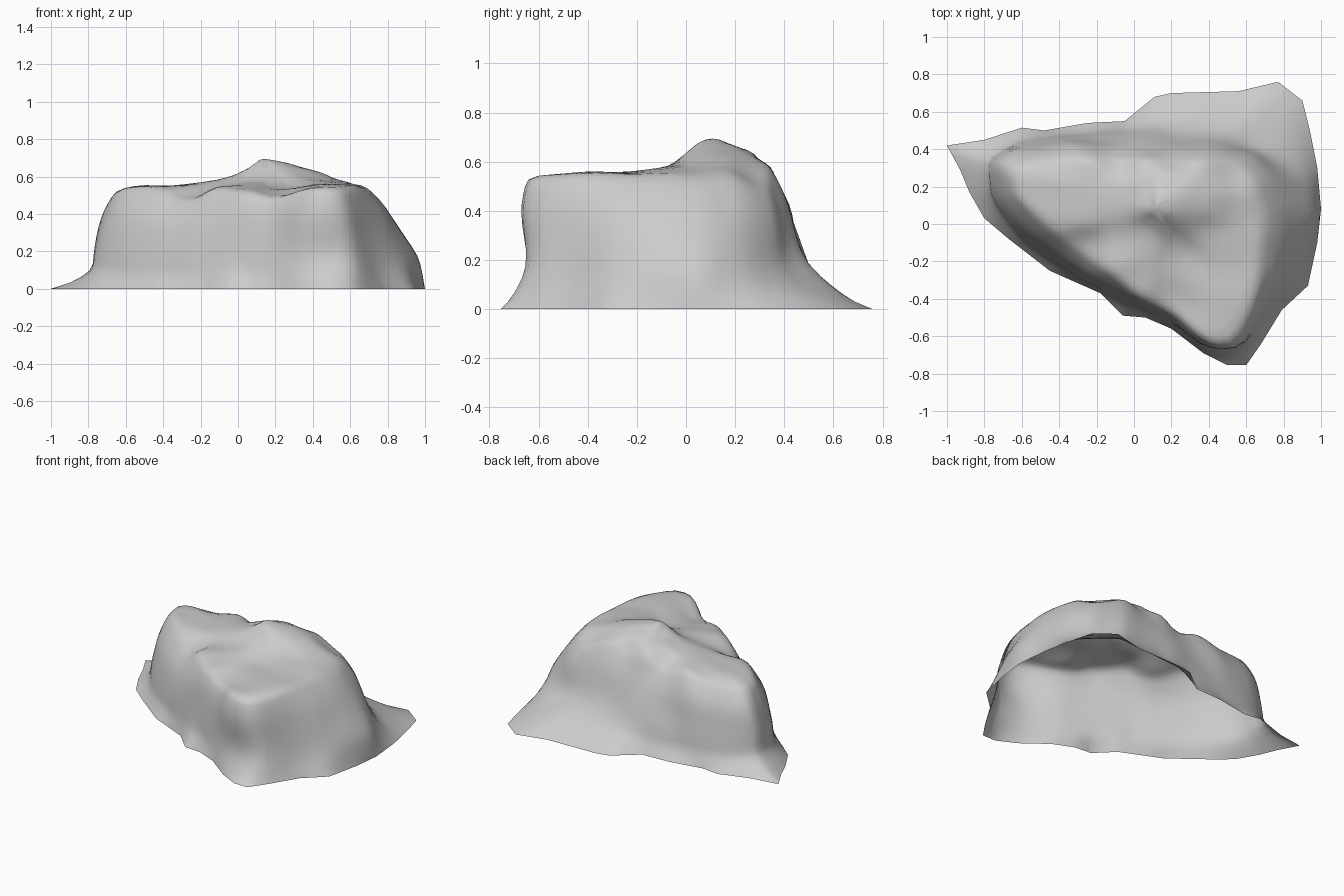
import bpy, bmesh, math
from mathutils import Vector, noise

if "Cube" in bpy.data.objects:
    bpy.data.objects.remove(bpy.data.objects["Cube"])

CX, CY, N = 0.12, 0.08, 96

# Plan outlines of the rock at rising heights (counter-clockwise)
foot = [(-1, .42), (-.93, .29), (-.88, .17), (-.8, .03), (-.67, -.08), (-.45, -.25),
        (-.18, -.37), (-.06, -.49), (.06, -.5), (.2, -.56), (.37, -.69), (.5, -.755),
        (.6, -.755), (.68, -.64), (.79, -.46), (.93, -.33), (.98, -.1), (1, .08),
        (.98, .3), (.94, .5), (.9, .66), (.77, .76), (.56, .71), (.2, .7),
        (.11, .68), (-.05, .55), (-.25, .54), (-.48, .5), (-.6, .515), (-.8, .45)]
low = [(-.78, .35), (-.77, .13), (-.62, -.06), (-.42, -.21), (-.05, -.42), (.15, -.5),
       (.37, -.64), (.6, -.66), (.73, -.46), (.87, -.27), (.96, -.05), (.97, .08),
       (.87, .25), (.72, .38), (.5, .49), (.1, .5), (-.2, .48), (-.6, .45)]
middle = [(-.73, .32), (-.7, .13), (-.57, -.02), (-.38, -.18), (0, -.41), (.2, -.51),
          (.38, -.67), (.58, -.67), (.68, -.46), (.77, -.27), (.81, -.05), (.8, .08),
          (.73, .26), (.63, .37), (.4, .41), (0, .41), (-.3, .42), (-.65, .39)]
rim = [(-.67, .3), (-.64, .15), (-.5, .01), (-.28, -.17), (0, -.37), (.22, -.48),
       (.4, -.65), (.55, -.65), (.62, -.5), (.68, -.3), (.7, -.05), (.7, .1),
       (.64, .25), (.55, .34), (.2, .36), (-.1, .36), (-.3, .36), (-.58, .34)]

# Sampled heights over the top: x, y, z
peaks = [(-.62, .2, .53), (-.5, .25, .57), (-.2, .27, .57), (-.5, .1, .55), (-.3, .08, .55),
         (-.1, .15, .575), (-.28, -.15, .48), (-.05, -.15, .55), (0, -.33, .53),
         (.2, -.42, .49), (.45, -.6, .545), (.5, -.35, .565), (.25, -.2, .53),
         (.08, -.05, .57), (.14, .1, .71), (.25, .15, .68), (.4, .12, .64), (.56, .1, .585),
         (.68, .1, .53), (.45, -.08, .57), (.62, -.2, .55), (.57, .32, .51), (.2, .25, .65),
         (.2, .36, .53), (-.1, .36, .51), (-.45, .35, .5), (.03, .17, .63)]


def top_height(x, y):
    total = weight = 0
    for px, py, pz in peaks:
        w = 1 / ((x - px) ** 2 + (y - py) ** 2 + .004) ** 1.8
        total += w * pz
        weight += w
    return total / weight


def reach(outline, a):
    """Distance from the centre to an outline along angle a."""
    dx, dy = math.cos(a), math.sin(a)
    best = 0
    for (ax, ay), (bx, by) in zip(outline, outline[1:] + outline[:1]):
        ax, ay, bx, by = ax - CX, ay - CY, bx - CX, by - CY
        sa, sb = dx * ay - dy * ax, dx * by - dy * bx
        if sa * sb <= 0 and sa != sb:
            t = sa / (sa - sb)
            best = max(best, (ax + t * (bx - ax)) * dx + (ay + t * (by - ay)) * dy)
    return best


def spline(vals, knots, z):
    """Smooth interpolation of a wall profile."""
    i = max(k for k in range(len(knots) - 1) if z >= knots[k] - 1e-6)
    t = (z - knots[i]) / (knots[i + 1] - knots[i])
    slope = [(vals[min(k + 1, len(vals) - 1)] - vals[max(k - 1, 0)]) /
             (knots[min(k + 1, len(vals) - 1)] - knots[max(k - 1, 0)]) for k in (i, i + 1)]
    h = knots[i + 1] - knots[i]
    return ((2*t**3 - 3*t*t + 1) * vals[i] + (t**3 - 2*t*t + t) * h * slope[0]
            + (3*t*t - 2*t**3) * vals[i + 1] + (t**3 - t*t) * h * slope[1])


# Evenly spread rays, snapped to the corners of the foot outline
angles = [2 * math.pi * i / N for i in range(N)]
for x, y in foot:
    a = math.atan2(y - CY, x - CX) % (2 * math.pi)
    i = round(a / (2 * math.pi) * N)
    if i < N:
        angles[i] = a

# Wall rings (with an extra toe outline), then top rings closing on the centre
knots = [0, .17, .32, .76, .97]
radii = []
for a in angles:
    r0, r1, r2, r3 = (reach(o, a - 1e-7) for o in (foot, low, middle, rim))
    radii.append((r0, r1 + (r0 - r1) * (.28 + .2 * math.cos(a)), r1, r2, r3))
rings = []
for f in (0, .06, .12, .17, .23, .32, .42, .52, .62, .7, .78, .85, .92, .97):
    ring = []
    for a, rs in zip(angles, radii):
        r = spline(rs, knots, f)
        h = top_height(CX + rs[-1] * math.cos(a), CY + rs[-1] * math.sin(a))
        ring.append(Vector((CX + r * math.cos(a), CY + r * math.sin(a), f * h)))
    rings.append(ring)
for s in (.94, .87, .79, .7, .6, .5, .4, .3, .2, .1):
    ring = []
    for a, rs in zip(angles, radii):
        x, y = CX + s * rs[-1] * math.cos(a), CY + s * rs[-1] * math.sin(a)
        ring.append(Vector((x, y, top_height(x, y))))
    rings.append(ring)

# Rock shell, open underneath
bm = bmesh.new()
loops = []
for k, ring in enumerate(rings):
    loop = []
    for p in ring:
        if k:
            p = p + noise.noise_vector(p * 5) * .01
        loop.append(bm.verts.new(p))
    loops.append(loop)
for lo, hi in zip(loops, loops[1:]):
    for i in range(N):
        j = (i + 1) % N
        bm.faces.new((lo[i], lo[j], hi[j], hi[i]))
c = Vector((CX, CY, top_height(CX, CY)))
tip = bm.verts.new(c + noise.noise_vector(c * 5) * .01)
for i in range(N):
    bm.faces.new((loops[-1][i], loops[-1][(i + 1) % N], tip))
inner = [v for loop in loops[1:] for v in loop]
for _ in range(2):
    bmesh.ops.smooth_vert(bm, verts=inner, factor=.5, use_axis_x=True,
                          use_axis_y=True, use_axis_z=True)
for f in bm.faces:
    f.smooth = True
mesh = bpy.data.meshes.new("rock")
bm.to_mesh(mesh)
bm.free()
rock = bpy.data.objects.new("rock", mesh)
bpy.context.collection.objects.link(rock)
